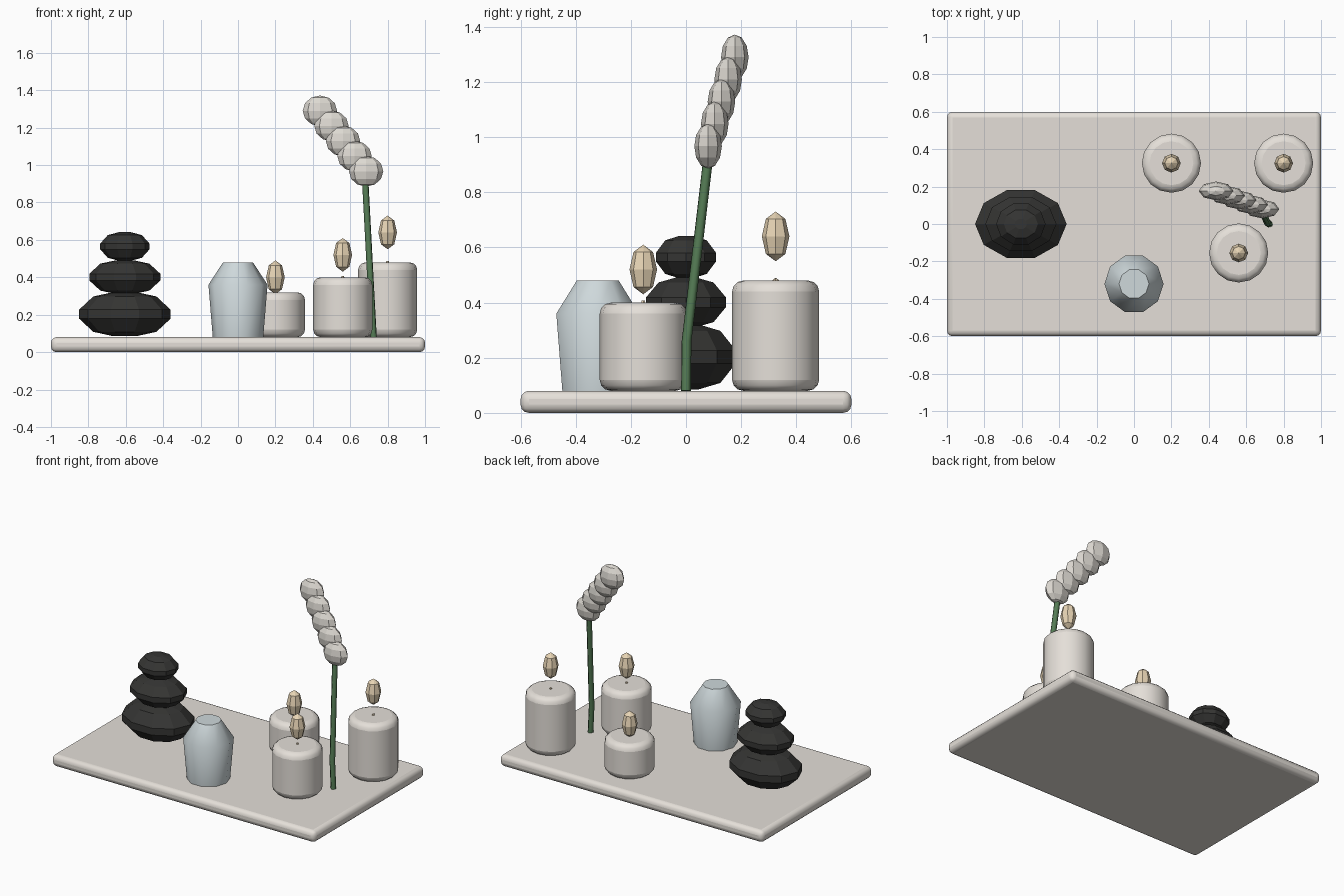
import bpy, bmesh, math
from mathutils import Vector

if "Cube" in bpy.data.objects:
    bpy.data.objects.remove(bpy.data.objects["Cube"])


def mat(name, r, g, b):
    m = bpy.data.materials.new(name)
    m.diffuse_color = (r, g, b, 1)
    m.use_nodes = True
    m.node_tree.nodes["Principled BSDF"].inputs["Base Color"].default_value = m.diffuse_color
    return m


CREAM = mat("cream", 0.78, 0.74, 0.69)
STONE = mat("dark_stone", 0.035, 0.035, 0.033)
GLASS = mat("pale_blue", 0.62, 0.69, 0.71)
FLAME = mat("flame", 0.80, 0.66, 0.46)
GREEN = mat("stem_green", 0.09, 0.20, 0.09)
PETAL = mat("petal", 0.72, 0.69, 0.64)


def finish(name, bm, loc, material, smooth=None, bevel=0, segs=3):
    me = bpy.data.meshes.new(name)
    bmesh.ops.recalc_face_normals(bm, faces=bm.faces)
    bm.to_mesh(me)
    bm.free()
    ob = bpy.data.objects.new(name, me)
    bpy.context.collection.objects.link(ob)
    ob.location = loc
    me.materials.append(material)
    if bevel:
        b = ob.modifiers.new("bevel", 'BEVEL')
        b.width, b.segments = bevel, segs
        b.limit_method, b.angle_limit = 'ANGLE', math.radians(50)
    if smooth:
        bpy.ops.object.select_all(action='DESELECT')
        ob.select_set(True)
        bpy.context.view_layer.objects.active = ob
        bpy.ops.object.shade_smooth_by_angle(angle=math.radians(smooth))
    return ob


def lathe(name, profile, sides, loc, material, scale=(1, 1, 1), **kw):
    """Closed solid from (radius, z) rings, capped at both ends."""
    bm = bmesh.new()
    rings = []
    for r, z in profile:
        rings.append([bm.verts.new((r * math.cos(a) * scale[0], r * math.sin(a) * scale[1], z * scale[2]))
                      for a in (math.tau * i / sides for i in range(sides))])
    for lo, hi in zip(rings, rings[1:]):
        for i in range(sides):
            j = (i + 1) % sides
            bm.faces.new((lo[i], lo[j], hi[j], hi[i]))
    bm.faces.new(rings[0][::-1])
    bm.faces.new(rings[-1])
    return finish(name, bm, loc, material, **kw)


def ellipsoid(name, loc, radii, segs, rings, material):
    bm = bmesh.new()
    bmesh.ops.create_uvsphere(bm, u_segments=segs, v_segments=rings, radius=1)
    bmesh.ops.scale(bm, vec=radii, verts=bm.verts)
    return finish(name, bm, loc, material)


# tray
bm = bmesh.new()
bmesh.ops.create_cube(bm, size=1)
bmesh.ops.scale(bm, vec=(2, 1.2, 0.08), verts=bm.verts)
finish("tray", bm, (0, 0, 0.04), CREAM, smooth=40, bevel=0.03)

# stacked pebbles
pebble = [(0.25, -1), (0.69, -0.8), (1, -0.2), (1, 0.2), (0.69, 0.8), (0.25, 1)]
for part, z, rx, ry, rz in [("bottom", 0.203, 0.245, 0.19, 0.118),
                            ("middle", 0.401, 0.19, 0.152, 0.09),
                            ("top", 0.565, 0.132, 0.115, 0.076)]:
    lathe(part + "_pebble", pebble, 10, (-0.605, 0, z), STONE, scale=(rx, ry, rz))

# candles with wicks and flames
for part, x, y, top in [("short", 0.2, 0.325, 0.32), ("medium", 0.56, -0.155, 0.40), ("tall", 0.8, 0.325, 0.48)]:
    lathe(part + "_candle", [(0.158, 0.08), (0.158, top)], 16, (x, y, 0), CREAM, smooth=40, bevel=0.04)
    lathe(part + "_wick", [(0.012, top - 0.01), (0.006, top + 0.008)], 6, (x, y, 0), FLAME)
    flame_z = 0.40 + (top - 0.32) * 1.5
    ellipsoid(part + "_flame", (x, y, flame_z), (0.05, 0.05, 0.09), 8, 4, FLAME)

# vase
lathe("vase", [(0.135, 0.08), (0.158, 0.36), (0.08, 0.48)], 10, (0, -0.32, 0), GLASS, smooth=40)

# flower stem
cu = bpy.data.curves.new("flower_stem", 'CURVE')
cu.dimensions = '3D'
cu.bevel_depth, cu.bevel_resolution, cu.use_fill_caps = 0.018, 1, True
pts = [(0.725, 0, 0.08), (0.715, 0.002, 0.26), (0.68, 0.08, 0.92)]
sp = cu.splines.new('POLY')
sp.points.add(len(pts) - 1)
for p, co in zip(sp.points, pts):
    p.co = (*co, 1)
cu.materials.append(GREEN)
bpy.context.collection.objects.link(bpy.data.objects.new("flower_stem", cu))

# flower head, a leaning row of buds
first, last = Vector((0.685, 0.08, 0.967)), Vector((0.438, 0.177, 1.29))
for i in range(5):
    ellipsoid("flower_bud_%d" % (i + 1), first.lerp(last, i / 4), (0.092, 0.05, 0.082), 8, 6, PETAL)
